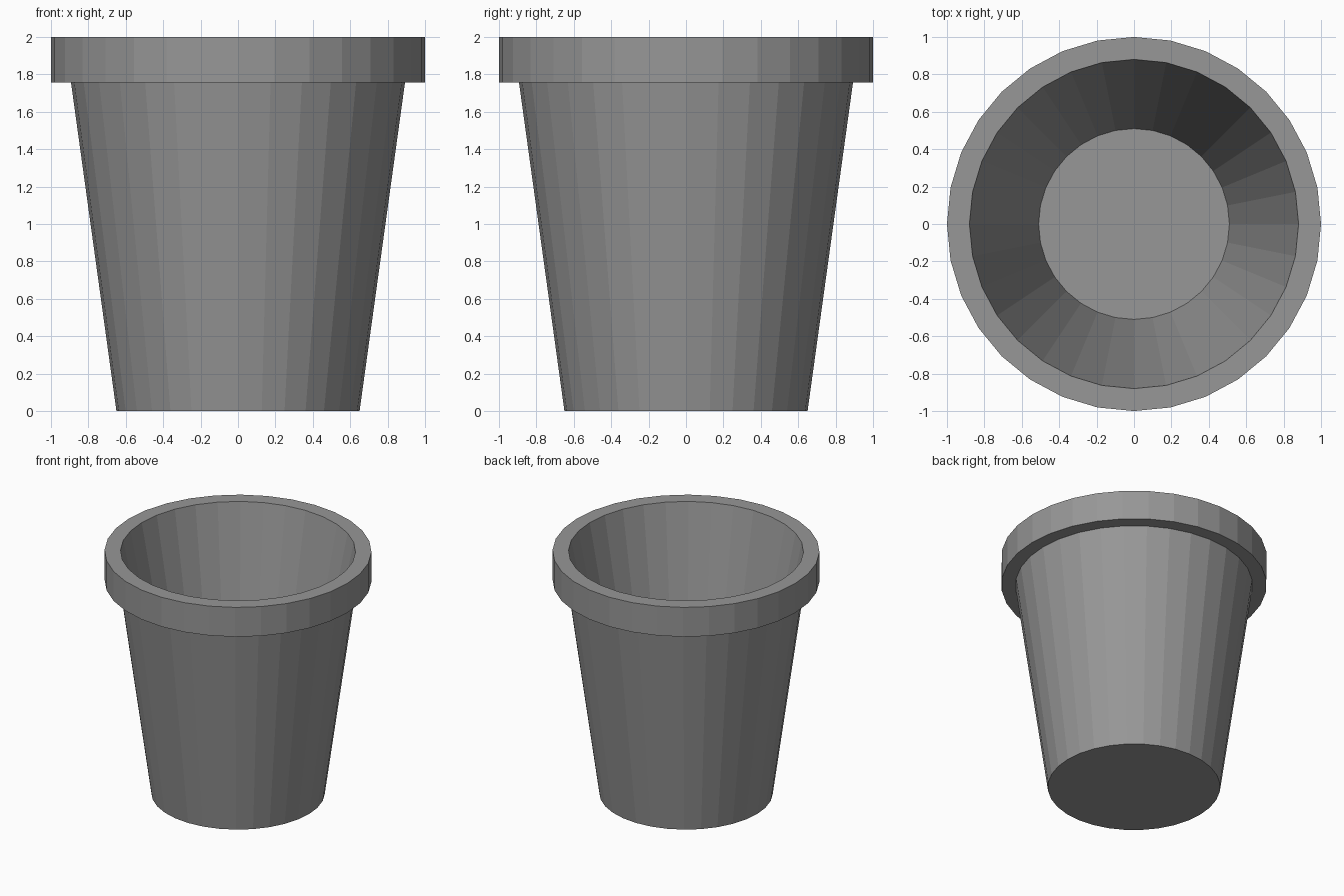
import bpy, bmesh, math

if "Cube" in bpy.data.objects:
    bpy.data.objects.remove(bpy.data.objects["Cube"])

SIDES = 32


def lathe(name, profile):
    """Spin a (radius, z) profile into a closed, flat-faced solid."""
    bm = bmesh.new()
    rings = []
    for r, z in profile:
        rings.append([bm.verts.new((r * math.cos(2 * math.pi * i / SIDES),
                                    r * math.sin(2 * math.pi * i / SIDES), z))
                      for i in range(SIDES)])
    for a, b in zip(rings, rings[1:]):
        for i in range(SIDES):
            j = (i + 1) % SIDES
            bm.faces.new((a[i], a[j], b[j], b[i]))
    # cap the underside and the inner floor
    bm.faces.new(rings[0])
    bm.faces.new(rings[-1])
    bmesh.ops.recalc_face_normals(bm, faces=bm.faces)
    mesh = bpy.data.meshes.new(name)
    bm.to_mesh(mesh)
    bm.free()
    obj = bpy.data.objects.new(name, mesh)
    bpy.context.collection.objects.link(obj)
    return obj


# Tapered pot: outer wall, rim band, inner wall, floor
pot = lathe("flower_pot", [
    (0.65, 0.0),
    (0.893, 1.757),
    (1.0, 1.757),
    (1.0, 2.0),
    (0.88, 2.0),
    (0.51, 0.12),
])

# Dark grey finish
grey = bpy.data.materials.new("dark_grey")
grey.diffuse_color = (0.31, 0.31, 0.31, 1.0)
grey.use_nodes = True
grey.node_tree.nodes["Principled BSDF"].inputs["Base Color"].default_value = grey.diffuse_color
pot.data.materials.append(grey)
